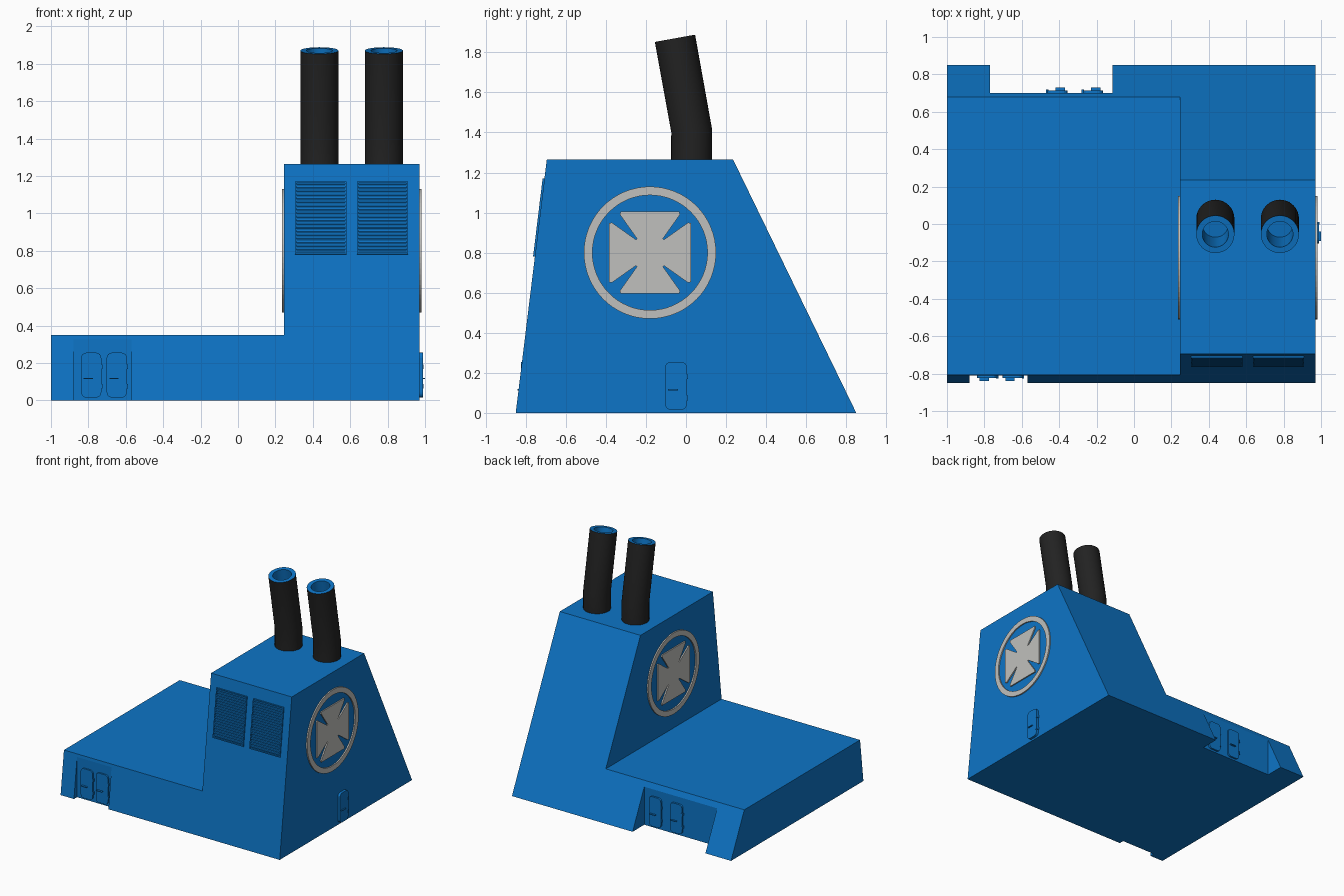
import bpy, bmesh, math
from mathutils import Matrix, Vector

if "Cube" in bpy.data.objects:
    bpy.data.objects.remove(bpy.data.objects["Cube"])


def material(name, color):
    m = bpy.data.materials.new(name)
    m.diffuse_color = (*color, 1)
    m.use_nodes = True
    m.node_tree.nodes["Principled BSDF"].inputs["Base Color"].default_value = m.diffuse_color
    return m


BLUE = material("blue paint", (0.004, 0.178, 0.57))
BLACK = material("black pipe", (0.016, 0.016, 0.016))
GREY = material("light grey", (0.53, 0.53, 0.51))


def finish(bm, name, mats, matrix=Matrix()):
    bmesh.ops.recalc_face_normals(bm, faces=bm.faces[:])
    me = bpy.data.meshes.new(name)
    bm.to_mesh(me)
    bm.free()
    me.transform(matrix)
    for m in mats:
        me.materials.append(m)
    ob = bpy.data.objects.new(name, me)
    bpy.context.collection.objects.link(ob)
    return ob


def add_box(bm, lo, hi, tilt=0.0):
    """Box between two corners, optionally tilted about its own x axis."""
    lo, hi = Vector(lo), Vector(hi)
    mat = (Matrix.Translation((lo + hi) / 2) @ Matrix.Rotation(tilt, 4, 'X')
           @ Matrix.Diagonal((*(hi - lo), 1)))
    bmesh.ops.create_cube(bm, size=1, matrix=mat)


def add_prism(bm, pts, start, end, axis='Y'):
    """Extrude a 2D outline along y (points x,z) or along x (points y,z)."""
    def co(p, d):
        return (p[0], d, p[1]) if axis == 'Y' else (d, p[0], p[1])
    a = [bm.verts.new(co(p, start)) for p in pts]
    b = [bm.verts.new(co(p, end)) for p in pts]
    n = len(pts)
    bm.faces.new(a)
    bm.faces.new(b[::-1])
    for i in range(n):
        bm.faces.new((a[i], b[i], b[(i + 1) % n], a[(i + 1) % n]))


def facing(loc, deg):
    """Place a part modelled facing -y, turned about z."""
    return Matrix.Translation(loc) @ Matrix.Rotation(math.radians(deg), 4, 'Z')


# Body: sloped wedge with the low wing and the door recesses cut away
bm = bmesh.new()
add_prism(bm, [(-0.85, 0), (0.85, 0), (0.235, 1.265), (-0.695, 1.265)], -1, 0.97, 'X')
body = finish(bm, "body", [BLUE])
cuts = [((-1.5, -1.5, 0.35), (0.245, 1.5, 2)),
        ((-0.88, -1.2, -0.2), (-0.57, -0.81, 0.34)),
        ((-0.77, 0.70, -0.2), (-0.115, 1.2, 0.33))]
cutters = []
for lo, hi in cuts:
    bm = bmesh.new()
    add_box(bm, lo, hi)
    c = finish(bm, "cutter", [BLUE])
    c.hide_render = True
    mod = body.modifiers.new("cut", 'BOOLEAN')
    mod.operation, mod.solver, mod.object = 'DIFFERENCE', 'EXACT', c
    cutters.append(c)
bpy.context.view_layer.update()
cut_mesh = bpy.data.meshes.new_from_object(
    body.evaluated_get(bpy.context.evaluated_depsgraph_get()))
body.modifiers.clear()
body.data = cut_mesh
for c in cutters:
    bpy.data.objects.remove(c)


# Doors: rounded slab, two hinges and a handle
def door(name, loc, deg, thick):
    bm = bmesh.new()
    w, z0, z1, r = 0.054, 0.015, 0.255, 0.028
    pts = []
    for cx, cz, a0 in ((w - r, z1 - r, 0), (r - w, z1 - r, 90),
                       (r - w, z0 + r, 180), (w - r, z0 + r, 270)):
        for k in range(5):
            a = math.radians(a0 + k * 22.5)
            pts.append((cx + r * math.cos(a), cz + r * math.sin(a)))
    add_prism(bm, pts, -thick, 0.005)
    for z in (0.075, 0.18):
        add_box(bm, (w - 0.006, -thick - 0.003, z - 0.012), (w + 0.006, 0.004, z + 0.012))
    add_box(bm, (-0.04, -0.03, 0.113), (0.01, -thick + 0.003, 0.119))
    finish(bm, name, [BLUE], facing(loc, deg))


for x in (-0.785, -0.648):
    door("front_door", (x, -0.81, 0), 0, 0.013)
for x in (-0.41, -0.22):
    door("back_door", (x, 0.70, 0), 180, 0.015)
door("side_door", (0.97, -0.05, 0), 90, 0.02)


# Emblem: flared cross inside a ring, on both tower sides
def emblem(side, loc, deg):
    place = facing(loc, deg)
    arm = [(0.065, 0.07), (0.15, 0.19), (0.147, 0.205),
           (-0.147, 0.205), (-0.15, 0.19), (-0.065, 0.07)]
    pts = []
    for k in range(4):
        c, s = math.cos(k * math.pi / 2), math.sin(k * math.pi / 2)
        pts += [(x * c - z * s, x * s + z * c) for x, z in arm]
    bm = bmesh.new()
    add_prism(bm, pts, -0.01, 0.002)
    finish(bm, side + "_cross", [GREY], place)

    bm = bmesh.new()
    n, loops = 64, []
    for r, y in ((0.33, 0.002), (0.33, -0.01), (0.287, -0.01), (0.287, 0.002)):
        loops.append([bm.verts.new((r * math.cos(2 * math.pi * i / n), y,
                                    r * math.sin(2 * math.pi * i / n))) for i in range(n)])
    for j in range(4):
        a, b = loops[j], loops[(j + 1) % 4]
        for i in range(n):
            k = (i + 1) % n
            bm.faces.new((a[i], a[k], b[k], b[i]))
    finish(bm, side + "_ring", [GREY], place)


emblem("right", (0.97, -0.18, 0.80), 90)
emblem("left", (0.245, -0.18, 0.80), -90)

# Louvred vents lying on the sloped front face
slope = math.atan2(0.155, 1.265)
for x in (0.4425, 0.7725):
    bm = bmesh.new()
    w, h, t = 0.1375, 0.196, 0.009
    for s in (-1, 1):
        add_box(bm, (s * (w - 0.004) - 0.004, -t, -h), (s * (w - 0.004) + 0.004, 0.004, h))
        add_box(bm, (-w, -t, s * (h - 0.004) - 0.004), (w, 0.004, s * (h - 0.004) + 0.004))
    n = 19
    for i in range(n):
        z = (i - (n - 1) / 2) * (2 * h - 0.018) / n
        add_box(bm, (-w + 0.006, -0.008, z - 0.005), (w - 0.006, 0.001, z + 0.005),
                math.radians(25))
    place = (Matrix.Translation((x, -0.85 + 0.975 * 0.155 / 1.265, 0.975))
             @ Matrix.Rotation(-slope, 4, 'X'))
    finish(bm, "vent", [BLUE], place)

# Bent exhaust pipes with a hollow blue mouth
for x in (0.435, 0.78):
    bm = bmesh.new()
    n, tilt = 32, math.radians(10.2)
    axis = Vector((0, -math.sin(tilt), math.cos(tilt)))
    top = Vector((x, -0.055, 1.87))
    rings = [(Vector((x, 0.028, 1.25)), 0, 0.102),
             (Vector((x, 0.028, 1.41)), tilt / 2, 0.102),
             (top, tilt, 0.102), (top, tilt, 0.07), (top - axis * 0.3, tilt, 0.07)]
    loops = []
    for c, a, r in rings:
        loops.append([bm.verts.new(c + Vector((
            r * math.cos(2 * math.pi * i / n),
            r * math.sin(2 * math.pi * i / n) * math.cos(a),
            r * math.sin(2 * math.pi * i / n) * math.sin(a)))) for i in range(n)])
    for j in range(4):
        for i in range(n):
            k = (i + 1) % n
            f = bm.faces.new((loops[j][i], loops[j][k], loops[j + 1][k], loops[j + 1][i]))
            f.material_index = 0 if j < 2 else 1
    bm.faces.new(loops[0][::-1])
    bm.faces.new(loops[4]).material_index = 1
    pipe = finish(bm, "exhaust_pipe", [BLACK, BLUE])
    bpy.ops.object.select_all(action='DESELECT')
    pipe.select_set(True)
    bpy.context.view_layer.objects.active = pipe
    bpy.ops.object.shade_smooth_by_angle(angle=math.radians(30))
